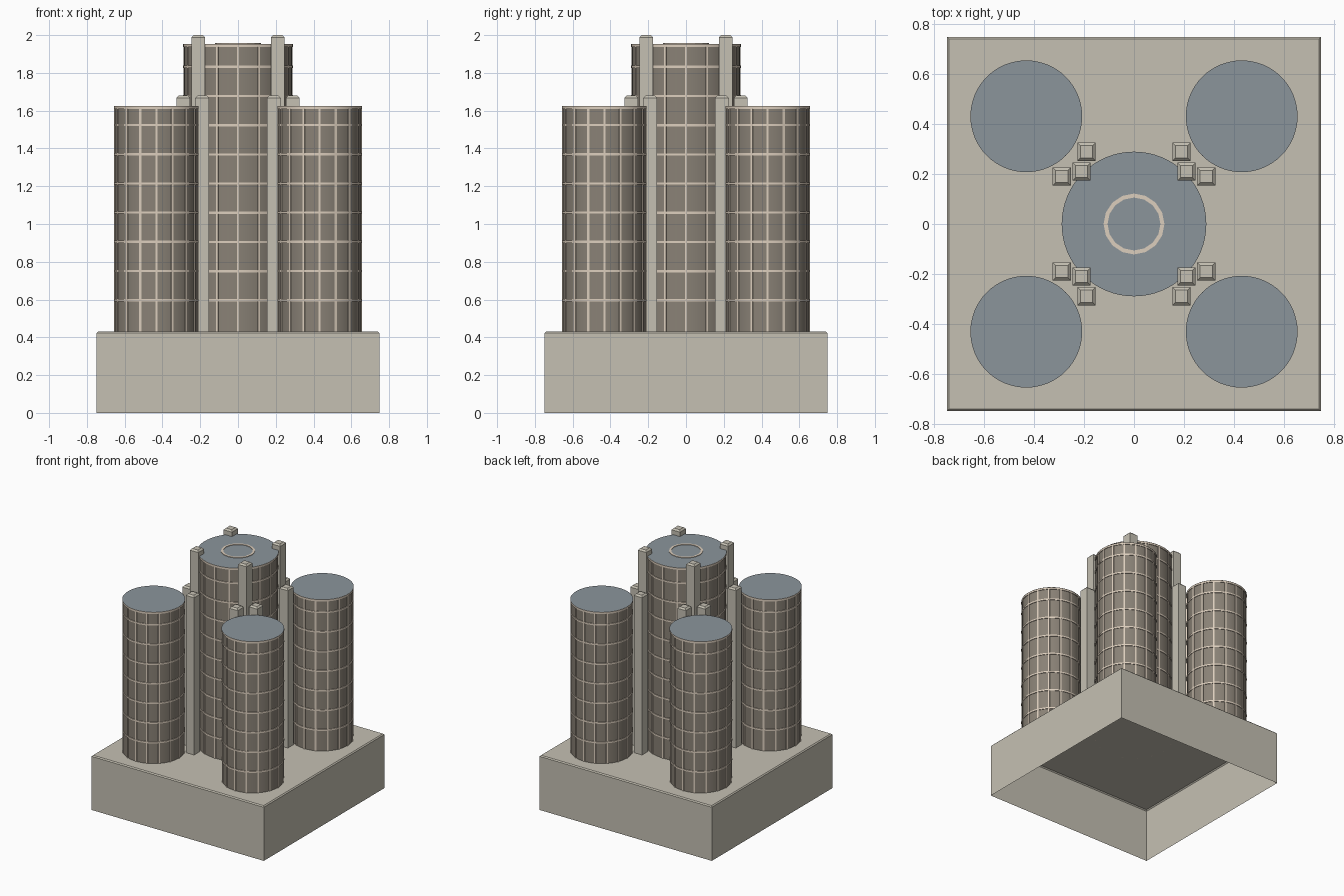
import bpy, bmesh
from math import cos, sin, pi
from mathutils import Matrix, Vector

if "Cube" in bpy.data.objects:
    bpy.data.objects.remove(bpy.data.objects["Cube"])


def material(name, rgb):
    m = bpy.data.materials.new(name)
    m.diffuse_color = (*rgb, 1)
    m.use_nodes = True
    m.node_tree.nodes["Principled BSDF"].inputs["Base Color"].default_value = m.diffuse_color
    return m


STONE = material("stone", (0.56, 0.53, 0.45))
GLASS = material("dark_wall", (0.25, 0.22, 0.18))
TRIM = material("cream_trim", (0.72, 0.62, 0.51))
ROOF = material("roof_slate", (0.26, 0.30, 0.33))
BASE_TOP = 0.43
SEG = 64


def finish(bm, name, mat, smooth=False):
    me = bpy.data.meshes.new(name)
    bm.to_mesh(me)
    bm.free()
    me.materials.append(mat)
    ob = bpy.data.objects.new(name, me)
    bpy.context.collection.objects.link(ob)
    if smooth:
        bpy.context.view_layer.objects.active = ob
        ob.select_set(True)
        bpy.ops.object.shade_smooth_by_angle(angle=0.6)
        ob.select_set(False)
    return ob


def add_box(bm, center, size, angle=0):
    m = Matrix.Translation(center) @ Matrix.Rotation(angle, 4, 'Z') @ Matrix.Diagonal((*size, 1))
    return bmesh.ops.create_cube(bm, size=1, matrix=m)["verts"]


def add_revolve(bm, x, y, profile, seg=SEG, closed=True):
    loops = [[bm.verts.new((x + r * cos(2 * pi * i / seg), y + r * sin(2 * pi * i / seg), z))
              for i in range(seg)] for r, z in profile]
    for k in range(len(loops) if closed else len(loops) - 1):
        a, b = loops[k], loops[(k + 1) % len(loops)]
        for i in range(seg):
            j = (i + 1) % seg
            bm.faces.new((a[i], a[j], b[j], b[i]))
    return loops


def block(name, x, y, sx, sy, z0, z1, bevel):
    # bottomless block with chamfered top edges
    bm = bmesh.new()
    add_box(bm, (x, y, (z0 + z1) / 2), (sx, sy, z1 - z0))
    bm.normal_update()
    bmesh.ops.delete(bm, geom=[f for f in bm.faces if f.normal.z < -0.5], context='FACES_ONLY')
    top = [e for e in bm.edges if all(v.co.z > z1 - 1e-4 for v in e.verts)]
    bmesh.ops.bevel(bm, geom=top, offset=bevel, segments=1, affect='EDGES')
    return finish(bm, name, STONE)


def tower(name, x, y, r, top, ring_top, mullions=16):
    # curved wall
    bm = bmesh.new()
    add_revolve(bm, x, y, [(r - 0.005, BASE_TOP), (r - 0.005, top - 0.002)], closed=False)
    finish(bm, name + "_wall", GLASS, True)
    # floor bands and top rim
    bm = bmesh.new()
    z = ring_top
    while z > BASE_TOP + 0.02:
        add_revolve(bm, x, y, [(r - 0.008, z - 0.006), (r, z - 0.006), (r, z + 0.006), (r - 0.008, z + 0.006)])
        z -= 0.1545
    add_revolve(bm, x, y, [(r - 0.008, top - 0.016), (r, top - 0.016), (r, top - 0.001), (r - 0.008, top - 0.001)])
    finish(bm, name + "_bands", TRIM, True)
    # vertical mullions
    bm = bmesh.new()
    for i in range(mullions):
        a = 2 * pi * i / mullions
        d = r - 0.005
        add_box(bm, (x + d * cos(a), y + d * sin(a), (BASE_TOP + top) / 2 - 0.002),
                (0.009, 0.012, top - BASE_TOP - 0.004), a)
    finish(bm, name + "_mullions", TRIM)
    # roof disc
    bm = bmesh.new()
    bmesh.ops.create_circle(bm, cap_ends=True, segments=SEG, radius=r,
                            matrix=Matrix.Translation((x, y, top)))
    finish(bm, name + "_roof", ROOF)


# podium
block("podium", 0, 0, 1.5, 1.5, 0, BASE_TOP, 0.008)

# central tower with landing ring on the roof
tower("central_tower", 0, 0, 0.29, 1.953, 1.832)
bm = bmesh.new()
add_revolve(bm, 0, 0, [(0.106, 1.953), (0.122, 1.953), (0.122, 1.957), (0.106, 1.957)], seg=16)
finish(bm, "roof_ring", TRIM)

# corner towers and clusters of three piers
for sx in (-1, 1):
    for sy in (-1, 1):
        tag = ("left" if sx < 0 else "right") + ("_front" if sy < 0 else "_back")
        tower("corner_tower_" + tag, 0.432 * sx, 0.432 * sy, 0.224, 1.625, 1.524)
        for k, (px, py, top) in enumerate([(0.21, 0.21, 2.0), (0.19, 0.29, 1.68), (0.29, 0.19, 1.68)]):
            block(f"pier_{tag}_{k + 1}", px * sx, py * sy, 0.073, 0.073, BASE_TOP, top, 0.012)
